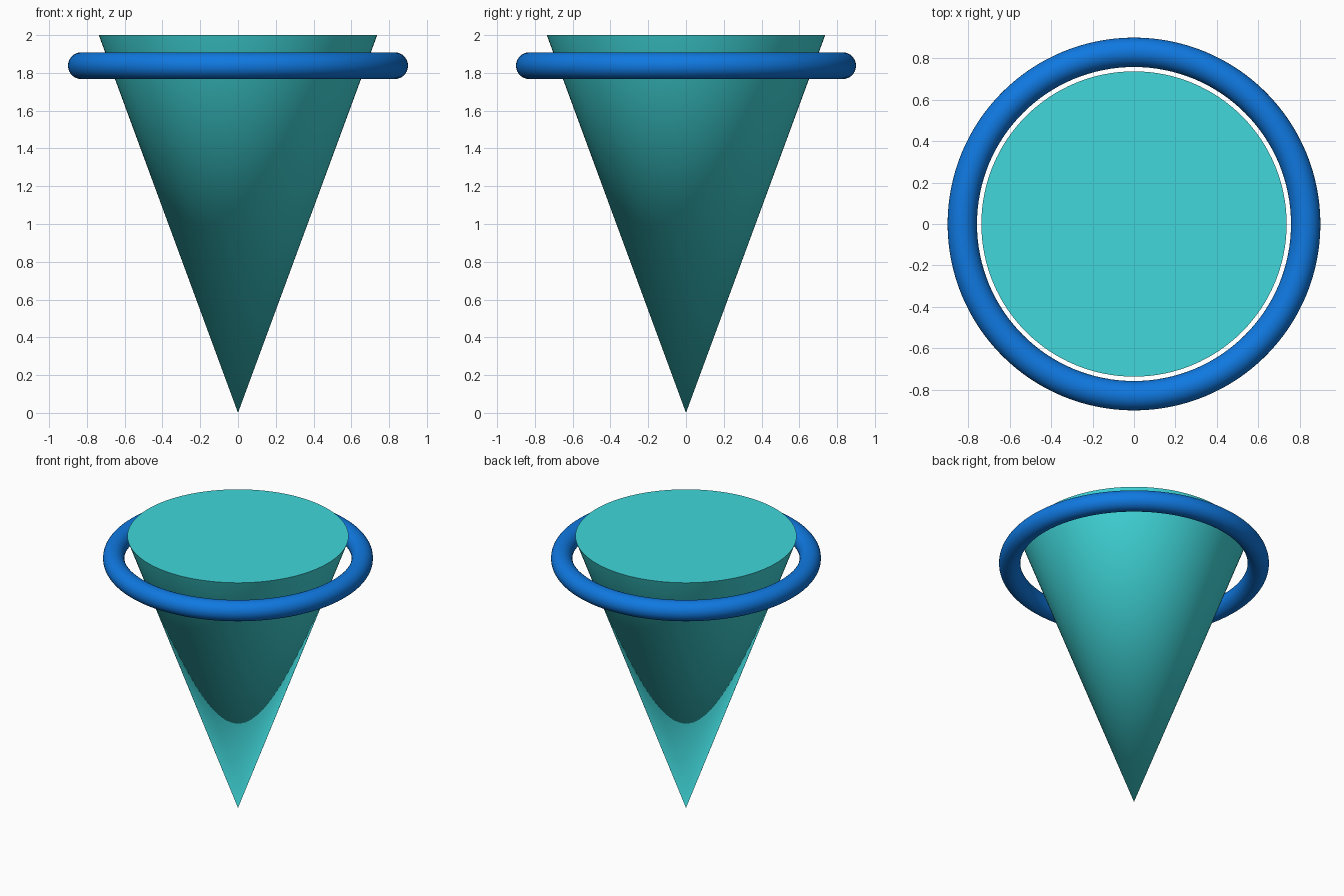
import bpy
import math

if "Cube" in bpy.data.objects:
    bpy.data.objects.remove(bpy.data.objects["Cube"])


def material(name, color):
    m = bpy.data.materials.new(name)
    m.diffuse_color = (*color, 1.0)
    m.use_nodes = True
    m.node_tree.nodes["Principled BSDF"].inputs["Base Color"].default_value = m.diffuse_color
    return m


def finish(name, mat):
    ob = bpy.context.object
    ob.name = name
    ob.data.materials.append(mat)
    bpy.ops.object.shade_smooth_by_angle(angle=math.radians(40))
    return ob


teal = material("teal", (0.052, 0.68, 0.70))
blue = material("blue", (0.005, 0.19, 0.75))

# Inverted cone: point on the ground, flat cap on top
bpy.ops.mesh.primitive_cone_add(vertices=128, radius1=0.0, radius2=0.737,
                                depth=2.0, location=(0, 0, 1.0))
finish("cone", teal)

# Floating ring around the upper part of the cone
bpy.ops.mesh.primitive_torus_add(major_segments=128, minor_segments=32,
                                 major_radius=0.829, minor_radius=0.071,
                                 location=(0, 0, 1.838))
finish("ring", blue)
